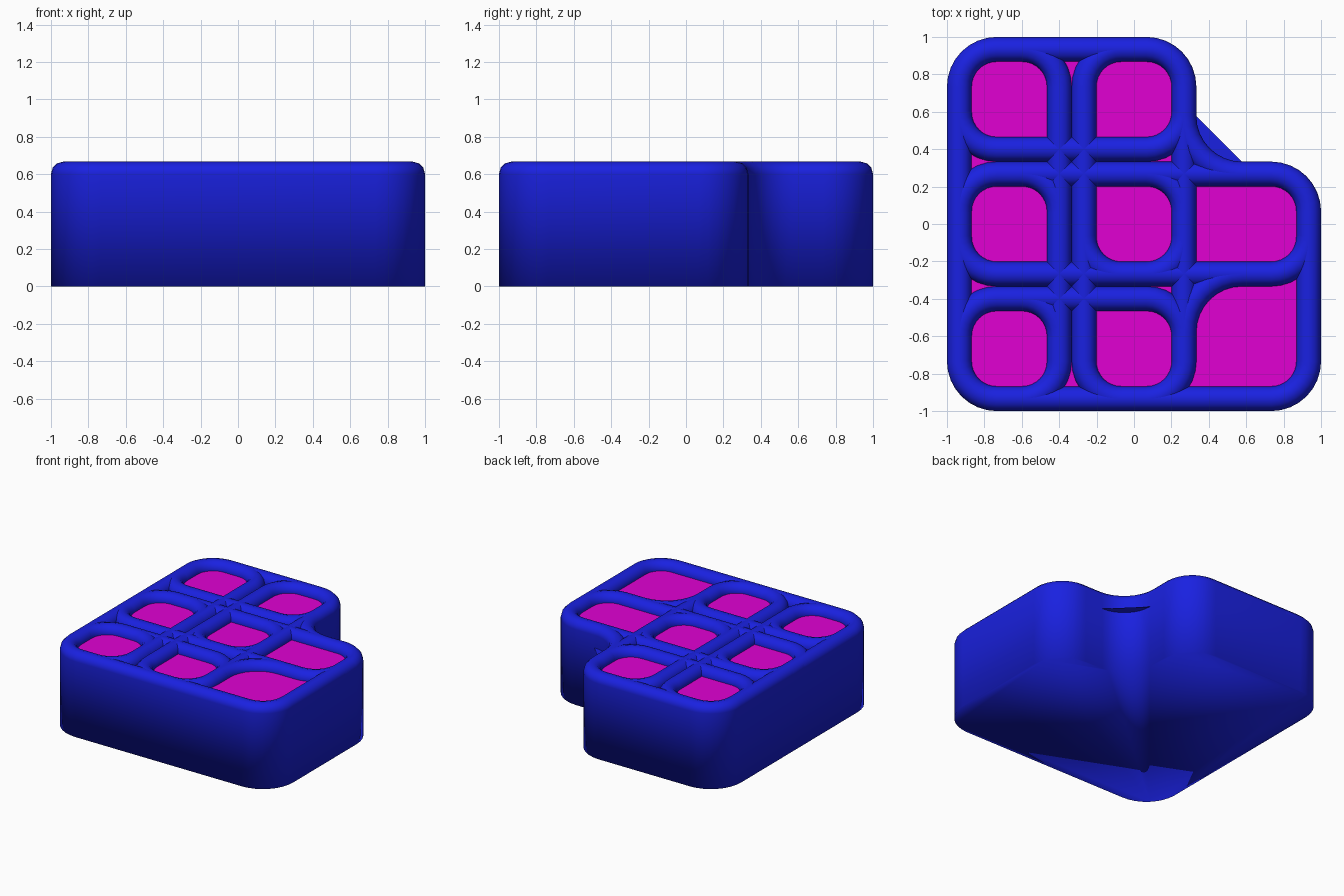
import bpy, bmesh, math
from mathutils import Vector

if "Cube" in bpy.data.objects:
    bpy.data.objects.remove(bpy.data.objects["Cube"])

T = 1 / 3      # grid step of the 3 x 3 layout
R = 0.066      # rib radius
TOP = 2 / 3


def material(name, col):
    m = bpy.data.materials.new(name)
    m.diffuse_color = (*col, 1)
    m.use_nodes = True
    m.node_tree.nodes["Principled BSDF"].inputs["Base Color"].default_value = m.diffuse_color
    return m


blue = material("blue", (0.01, 0.015, 0.75))
magenta = material("magenta", (0.75, 0.0, 0.65))


def rounded(poly, inset, convex, concave, seg=8):
    """Inset a counter-clockwise polygon and round its corners."""
    n = len(poly)
    out = []
    for i in range(n):
        p = Vector(poly[i])
        d0 = (p - Vector(poly[i - 1])).normalized()
        d1 = (Vector(poly[(i + 1) % n]) - p).normalized()
        n0, n1 = Vector((-d0.y, d0.x)), Vector((-d1.y, d1.x))
        c = p + (n0 + n1) * inset
        left = d0.x * d1.y - d0.y * d1.x > 0
        r = convex if left else concave
        centre = c - d0 * r + d1 * r
        for k in range(seg + 1):
            a = k / seg * math.pi / 2
            out.append(centre - d1 * r * math.cos(a) + d0 * r * math.sin(a))
    return out


def rect(x0, x1, y0, y1):
    return [(x0, y0), (x1, y0), (x1, y1), (x0, y1)]


def mesh_object(name, bm, mat):
    me = bpy.data.meshes.new(name)
    bm.to_mesh(me)
    bm.free()
    me.materials.append(mat)
    for p in me.polygons:
        p.use_smooth = True
    ob = bpy.data.objects.new(name, me)
    bpy.context.collection.objects.link(ob)
    return ob


outline = [(-1, -1), (1, -1), (1, T), (T, T), (T, 1), (-1, 1)]
outer = rounded(outline, 0, 0.266, 0.244)

# Outer wall and closed underside
bm = bmesh.new()
lo = [bm.verts.new((p.x, p.y, 0)) for p in outer]
hi = [bm.verts.new((p.x, p.y, TOP - R)) for p in outer]
for i in range(len(lo)):
    j = (i + 1) % len(lo)
    bm.faces.new((lo[i], lo[j], hi[j], hi[i]))
bm.faces.new(lo[::-1])
mesh_object("body_wall", bm, blue)

# Recessed magenta floor of the cells
bm = bmesh.new()
bm.faces.new([bm.verts.new((p.x, p.y, TOP - R)) for p in rounded(outline, R, 0.2, 0.31)])
mesh_object("cell_floor", bm, magenta)

# Thin web bridging the inner corner
bm = bmesh.new()
web = [bm.verts.new((p.x, p.y, 0.5)) for p in outer[27:36]]
bm.faces.new(web)
mesh_object("corner_web", bm, blue)

# Overlapping rounded rings forming the ribbed top
rings = [
    outline,
    [(-1, -1), (T, -1), (T, -T), (1, -T), (1, T), (T, T), (T, 1), (-1, 1)],
    rect(-1, -T, -1, 1),
    rect(-T, T, -1, 1),
    rect(-1, T, T, 1),
    rect(-1, 1, -T, T),
    rect(-1, T, -1, -T),
    rect(-1, -T, -1, -T),
    rect(-1, -T, -1, T),
    rect(-1, T, -1, T),
    rect(-T, T, -T, 1),
]
curve = bpy.data.curves.new("top_ribs", 'CURVE')
curve.dimensions = '3D'
curve.bevel_depth = R
curve.bevel_resolution = 4
for ring in rings:
    pts = rounded(ring, R, 0.2, 0.31)
    s = curve.splines.new('POLY')
    s.points.add(len(pts) - 1)
    for q, p in zip(s.points, pts):
        q.co = (p.x, p.y, TOP - R, 1)
    s.use_cyclic_u = True
    s.use_smooth = True
curve.materials.append(blue)
ribs = bpy.data.objects.new("top_ribs", curve)
bpy.context.collection.objects.link(ribs)
bpy.context.view_layer.objects.active = ribs
ribs.select_set(True)
bpy.ops.object.convert(target='MESH')
